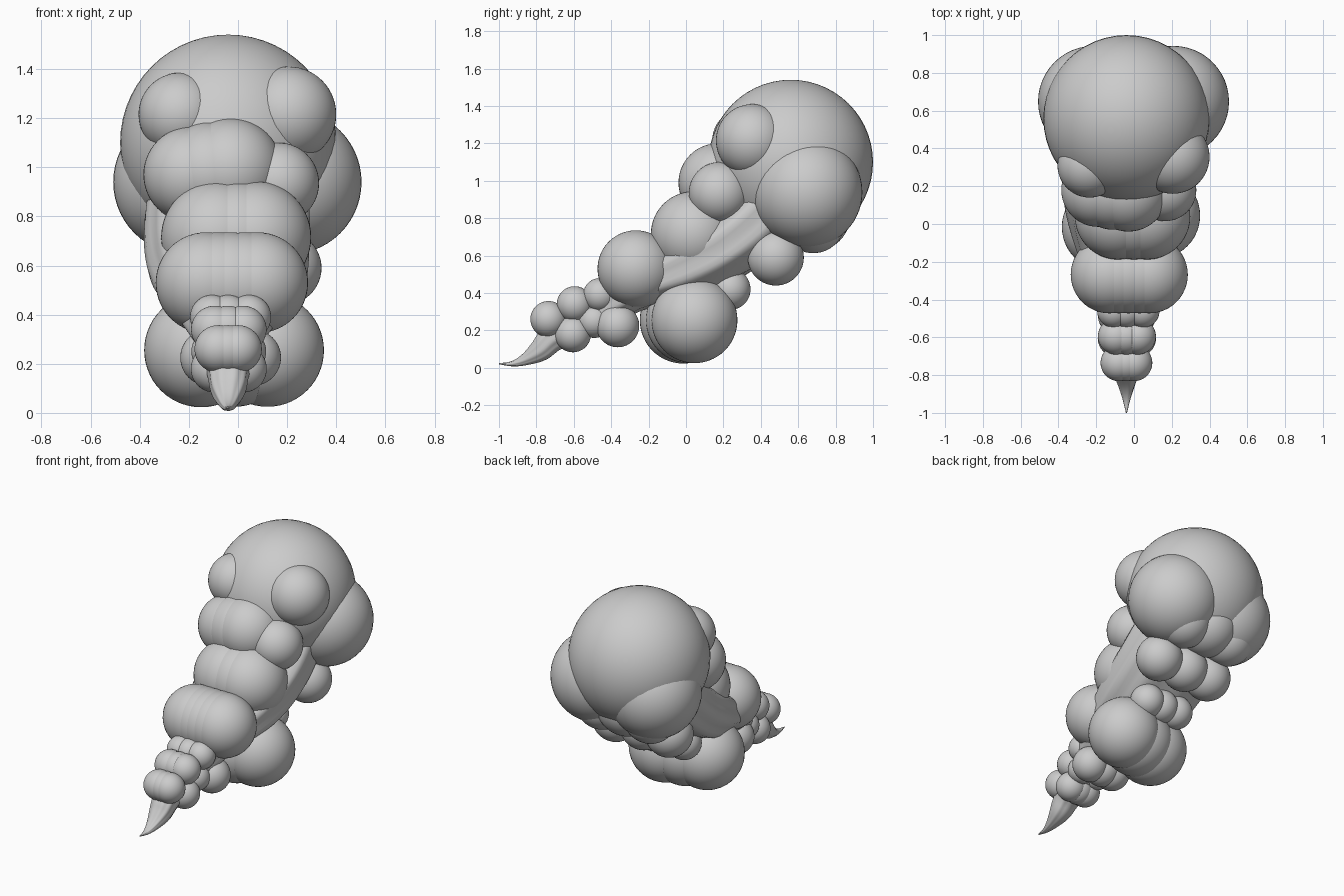
import bpy, bmesh, math
from mathutils import Vector

if "Cube" in bpy.data.objects:
    bpy.data.objects.remove(bpy.data.objects["Cube"])

CX = -0.04  # centre line of the plume


def make_object(name, bm):
    mesh = bpy.data.meshes.new(name)
    bmesh.ops.recalc_face_normals(bm, faces=bm.faces[:])
    for f in bm.faces:
        f.smooth = True
    bm.to_mesh(mesh)
    bm.free()
    ob = bpy.data.objects.new(name, mesh)
    bpy.context.collection.objects.link(ob)
    return ob


def puff(name, x, y, z, r):
    bm = bmesh.new()
    bmesh.ops.create_uvsphere(bm, u_segments=48, v_segments=28, radius=r)
    ob = make_object(name, bm)
    ob.location = (x, y, z)
    return ob


def row(name, xs, y, z, r):
    # several equal puffs side by side
    for i, x in enumerate(xs):
        puff(f"{name}_{i + 1}", x, y, z, r)


# head of the plume
puff("head_puff", CX, 0.56, 1.10, 0.44)
puff("head_side_right", 0.208, 0.648, 0.94, 0.295)
puff("head_side_left", -0.213, 0.648, 0.94, 0.295)
puff("head_front_right", 0.205, 0.355, 1.215, 0.195)
puff("head_front_left", -0.235, 0.31, 1.215, 0.17)
puff("head_under_middle", CX, 0.68, 0.82, 0.20)
puff("head_under_right", 0.15, 0.68, 0.785, 0.172)
puff("head_under_left", -0.21, 0.68, 0.785, 0.172)

# upper collar under the head
puff("collar_middle", -0.03, 0.17, 0.99, 0.21)
puff("collar_fill", -0.11, 0.175, 0.98, 0.205)
puff("collar_left", -0.19, 0.18, 0.97, 0.195)
puff("collar_right", 0.165, 0.18, 0.935, 0.165)

# upper body rows
row("body_puff", (-0.085, 0.0, 0.07), 0.04, 0.715, 0.228)
row("chest_puff", (-0.13, -0.08, -0.03, 0.03, 0.08), -0.268, 0.53, 0.205)

# lower body
puff("belly_right", 0.12, 0.045, 0.255, 0.23)
puff("belly_middle", -0.015, 0.015, 0.255, 0.23)
puff("belly_left", -0.15, -0.015, 0.255, 0.232)
row("belly_back_puff", (-0.15, -0.03, 0.085), 0.235, 0.42, 0.11)
row("rear_puff", (-0.21, -0.02, 0.19), 0.48, 0.59, 0.15)

# tail rows
row("tail_top_rear", (-0.105, CX, 0.045), -0.46, 0.39, 0.09)
row("tail_top_middle", (-0.095, CX, 0.02), -0.595, 0.34, 0.096)
row("tail_top_front", (-0.08, CX, 0.0), -0.735, 0.26, 0.097)
row("tail_low_front", (-0.095, CX, 0.02), -0.605, 0.18, 0.097)
row("tail_low_middle", (-0.10, 0.025), -0.49, 0.25, 0.09)
row("tail_low_rear", (-0.12, CX, 0.06), -0.365, 0.225, 0.115)

# fluted core running from the pointed tail tip into the head: y, z, half width, half depth
path = [(-1.00, 0.022, 0.003, 0.003), (-0.93, 0.022, 0.020, 0.014),
        (-0.86, 0.045, 0.042, 0.032), (-0.78, 0.095, 0.070, 0.060),
        (-0.70, 0.17, 0.085, 0.075), (-0.50, 0.28, 0.12, 0.09),
        (-0.25, 0.43, 0.22, 0.12), (0.00, 0.54, 0.30, 0.18),
        (0.20, 0.65, 0.33, 0.19), (0.38, 0.80, 0.33, 0.20),
        (0.55, 1.00, 0.30, 0.20)]
bm = bmesh.new()
SIDES, STEPS = 48, 5
rings = []


def spline(i, t):
    p = [Vector(path[min(max(k, 0), len(path) - 1)]) for k in range(i - 1, i + 3)]
    return 0.5 * (2 * p[1] + (p[2] - p[0]) * t
                  + (2 * p[0] - 5 * p[1] + 4 * p[2] - p[3]) * t * t
                  + (3 * p[1] - p[0] - 3 * p[2] + p[3]) * t ** 3)


samples = [spline(i, k / STEPS) for i in range(len(path) - 1) for k in range(STEPS)]
samples.append(Vector(path[-1]))
for j, s in enumerate(samples):
    a, b = samples[max(j - 1, 0)], samples[min(j + 1, len(samples) - 1)]
    d = Vector((b[0] - a[0], b[1] - a[1])).normalized()
    ring = []
    for k in range(SIDES):
        ang = 2 * math.pi * k / SIDES
        f = 1 + 0.03 * math.cos(9 * ang + 0.08 * j)
        c, n = math.cos(ang), math.sin(ang)
        # slightly squared cross-section
        u = math.copysign(abs(c) ** 0.85, c)
        v = math.copysign(abs(n) ** 0.85, n)
        h = s[3] * f * v
        ring.append(bm.verts.new((CX + s[2] * f * u, s[0] - d[1] * h, s[1] + d[0] * h)))
    rings.append(ring)
for r0, r1 in zip(rings, rings[1:]):
    for k in range(SIDES):
        n = (k + 1) % SIDES
        bm.faces.new((r0[k], r0[n], r1[n], r1[k]))
bm.faces.new(rings[0])
bm.faces.new(rings[-1])
make_object("tail_and_core", bm)
